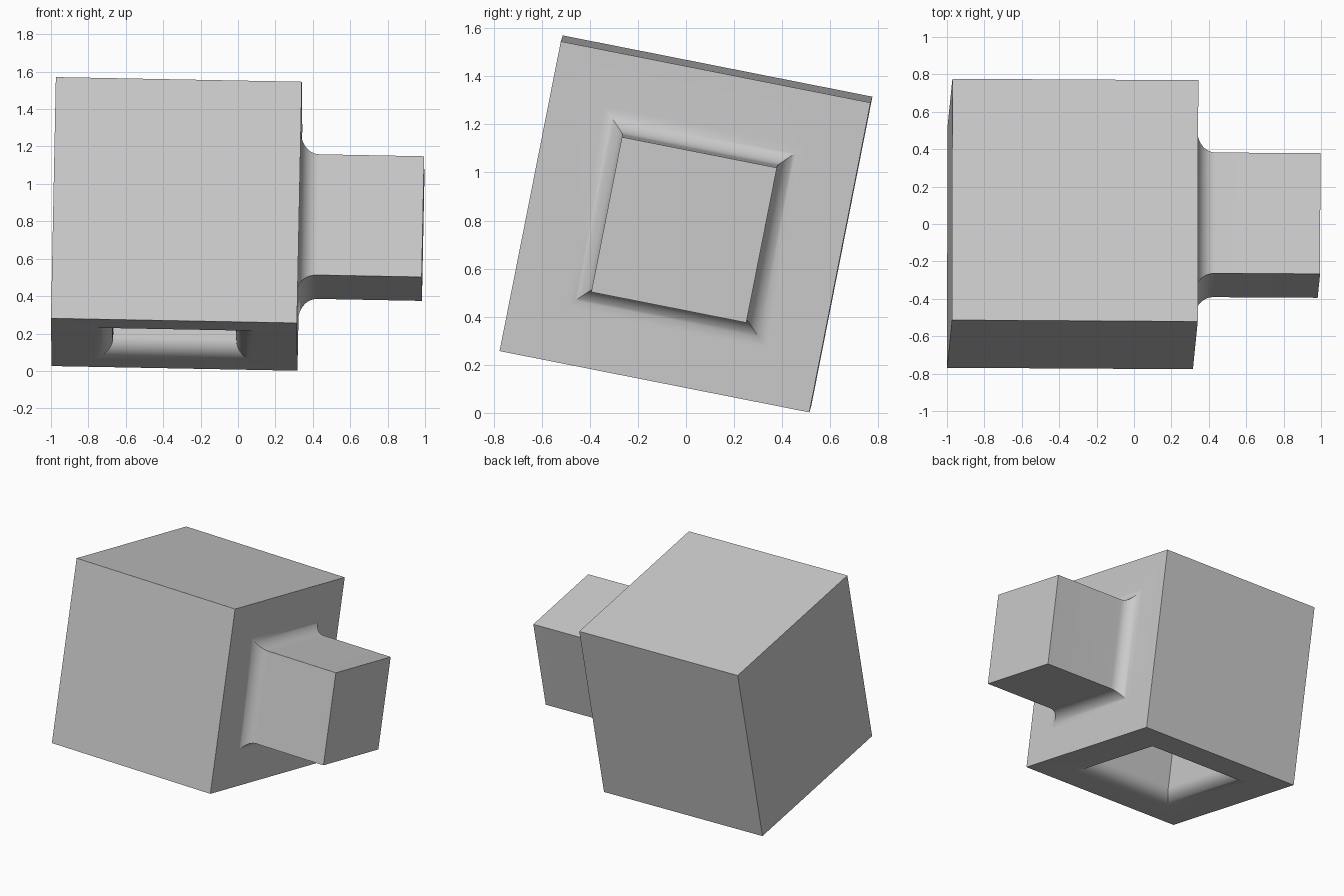
import bpy, bmesh, math
from mathutils import Matrix, Vector

if "Cube" in bpy.data.objects:
    bpy.data.objects.remove(bpy.data.objects["Cube"])

H = 0.6575      # half side of the cube
P = 0.329       # half side of the square peg and socket
R = 0.10        # blend radius where peg and socket meet the cube
L = 0.66        # peg length and socket depth
STEPS = 12

bm = bmesh.new()


def side(axis, u, v, profile):
    """Square rings stepped along an axis, bridged and capped."""
    axis, u, v = Vector(axis), Vector(u), Vector(v)
    prev = None
    for h, out in profile:
        ring = [bm.verts.new(axis * (H + out) + u * (h * a) + v * (h * b))
                for a, b in ((-1, -1), (1, -1), (1, 1), (-1, 1))]
        if prev:
            for i in range(4):
                j = (i + 1) % 4
                bm.faces.new((prev[i], prev[j], ring[j], ring[i]))
        prev = ring
    bm.faces.new(prev)


def blended(sign):
    """Cube face with a rounded transition: +1 rises to a peg, -1 sinks to a socket."""
    pts = [(H, 0)]
    for i in range(STEPS + 1):
        t = math.pi / 2 * i / STEPS
        pts.append((P + R * (1 - math.sin(t)), sign * R * (1 - math.cos(t))))
    return pts + [(P, sign * L)]


X, Y, Z = (1, 0, 0), (0, 1, 0), (0, 0, 1)
plain = [(H, 0)]
side(X, Y, Z, blended(1))               # peg side
side((0, 0, -1), X, Y, blended(-1))     # socket underneath
side((-1, 0, 0), Y, Z, plain)
side(Y, X, Z, plain)
side((0, -1, 0), X, Z, plain)
side(Z, X, Y, plain)
bmesh.ops.remove_doubles(bm, verts=bm.verts, dist=1e-4)
bmesh.ops.recalc_face_normals(bm, faces=bm.faces)

# Tilt the whole block
ax = Vector((1, -0.006, -0.019)).normalized()
az = Vector((0.02, 0.194, 0.981))
ay = az.cross(ax).normalized()
az = ax.cross(ay)
bm.transform(Matrix((ax, ay, az)).transposed().to_4x4())
bm.transform(Matrix.Translation((-0.328, 0, 0.786)))

mesh = bpy.data.meshes.new("connector_block")
bm.to_mesh(mesh)
bm.free()
block = bpy.data.objects.new("connector_block", mesh)
bpy.context.collection.objects.link(block)

grey = bpy.data.materials.new("light_grey")
grey.diffuse_color = (0.6, 0.6, 0.6, 1)
grey.use_nodes = True
grey.node_tree.nodes["Principled BSDF"].inputs["Base Color"].default_value = grey.diffuse_color
mesh.materials.append(grey)

bpy.context.view_layer.objects.active = block
block.select_set(True)
bpy.ops.object.shade_smooth_by_angle(angle=math.radians(30))
